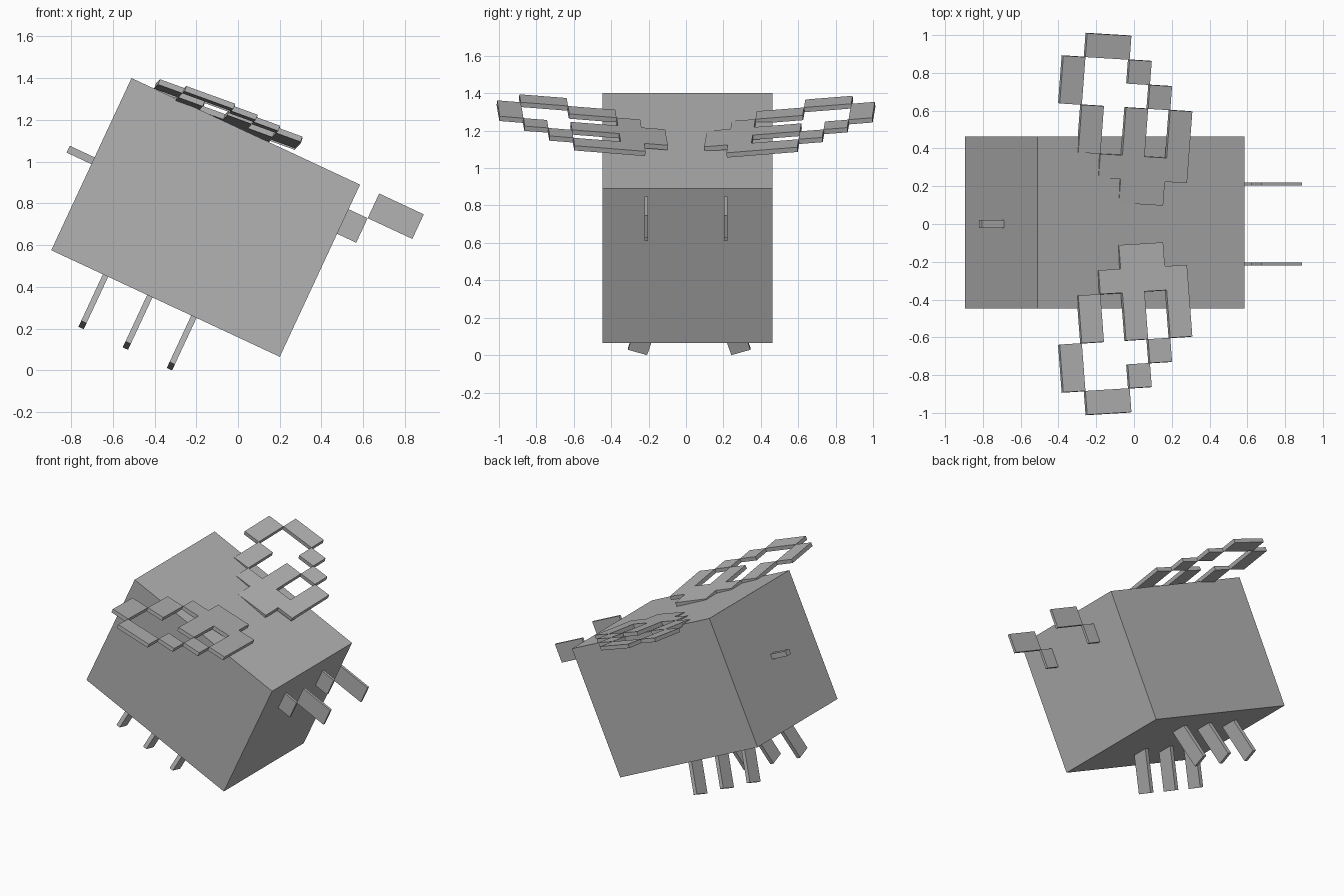
import bpy, bmesh, math
from mathutils import Matrix, Vector

cube = bpy.data.objects.get("Cube")
if cube:
    bpy.data.objects.remove(cube)

grey = bpy.data.materials.new("plain_grey")
colour = (0.45, 0.45, 0.45, 1)
grey.diffuse_color = colour
grey.use_nodes = True
grey.node_tree.nodes["Principled BSDF"].inputs["Base Color"].default_value = colour


def frame(origin, x, y, z):
    """Matrix whose columns are the three axes and the origin."""
    m = Matrix((x, y, z)).transposed().to_4x4()
    m.translation = origin
    return m


def boxes(name, basis, spans):
    """One object of boxes, each given as (low, high) spans along the basis axes."""
    bm = bmesh.new()
    for span in spans:
        size = [hi - lo for lo, hi in span]
        mid = Vector([(hi + lo) / 2 for lo, hi in span])
        local = Matrix.Translation(mid) @ Matrix.Diagonal((*size, 1))
        bmesh.ops.create_cube(bm, size=1, matrix=basis @ local)
    bmesh.ops.recalc_face_normals(bm, faces=bm.faces)
    mesh = bpy.data.meshes.new(name)
    bm.to_mesh(mesh)
    bm.free()
    mesh.materials.append(grey)
    obj = bpy.data.objects.new(name, mesh)
    bpy.context.collection.objects.link(obj)


# Body frame, nose tipped down towards +x
tilt = Matrix.Translation((-0.155, 0, 0.7325)) @ Matrix.Rotation(math.radians(25), 4, "Y")

# Body and stinger
boxes("body", tilt, [((-0.604, 0.604), (-0.447, 0.463), (-0.455, 0.455))])
boxes("stinger", tilt, [((-0.735, -0.59), (-0.022, 0.02), (0.0, 0.036))])

for side, label in ((1, "left"), (-1, "right")):
    # Stepped antenna plates
    y = (side * 0.212 - 0.009, side * 0.212 + 0.009)
    boxes(label + "_antenna", tilt, [((0.59, 0.705), y, (0.195, 0.325)),
                                     ((0.705, 0.941), y, (0.325, 0.455))])

    # Three splayed legs
    for name, u in (("rear", -0.317), ("middle", -0.083), ("front", 0.15)):
        foot = Matrix.Translation((u, 0.017 + side * 0.225, -0.732))
        splay = Matrix.Rotation(side * 0.3, 4, "X")
        width = sorted((0, side * 0.107))
        boxes(f"{label}_{name}_leg", tilt @ foot @ splay,
              [((-0.014, 0.014), width, (0, 0.32))])

    # Wing made of blocks on a grid: columns run forward, rows run outward
    col = Vector((0.117, -0.0072 * side, -0.0425))
    row = Vector((0.0095, 0.1263 * side, 0.0100))
    up = col.cross(row).normalized() * side
    root = Vector((0.154, 0.097 * side, 1.118 - 0.004 * side)) - col * 5
    cells = [((3, 5), (0, 1)), ((2, 5), (1, 2)), ((5, 6), (1, 4)),
             ((3, 4), (2, 4)), ((1, 2), (2, 4)), ((4, 5), (4, 5)),
             ((3, 4), (5, 6)), ((0, 1), (4, 6)), ((1, 3), (6, 7))]
    boxes(label + "_wing", frame(root, col, row, up),
          [(c, r, (-0.027, 0)) for c, r in cells])
